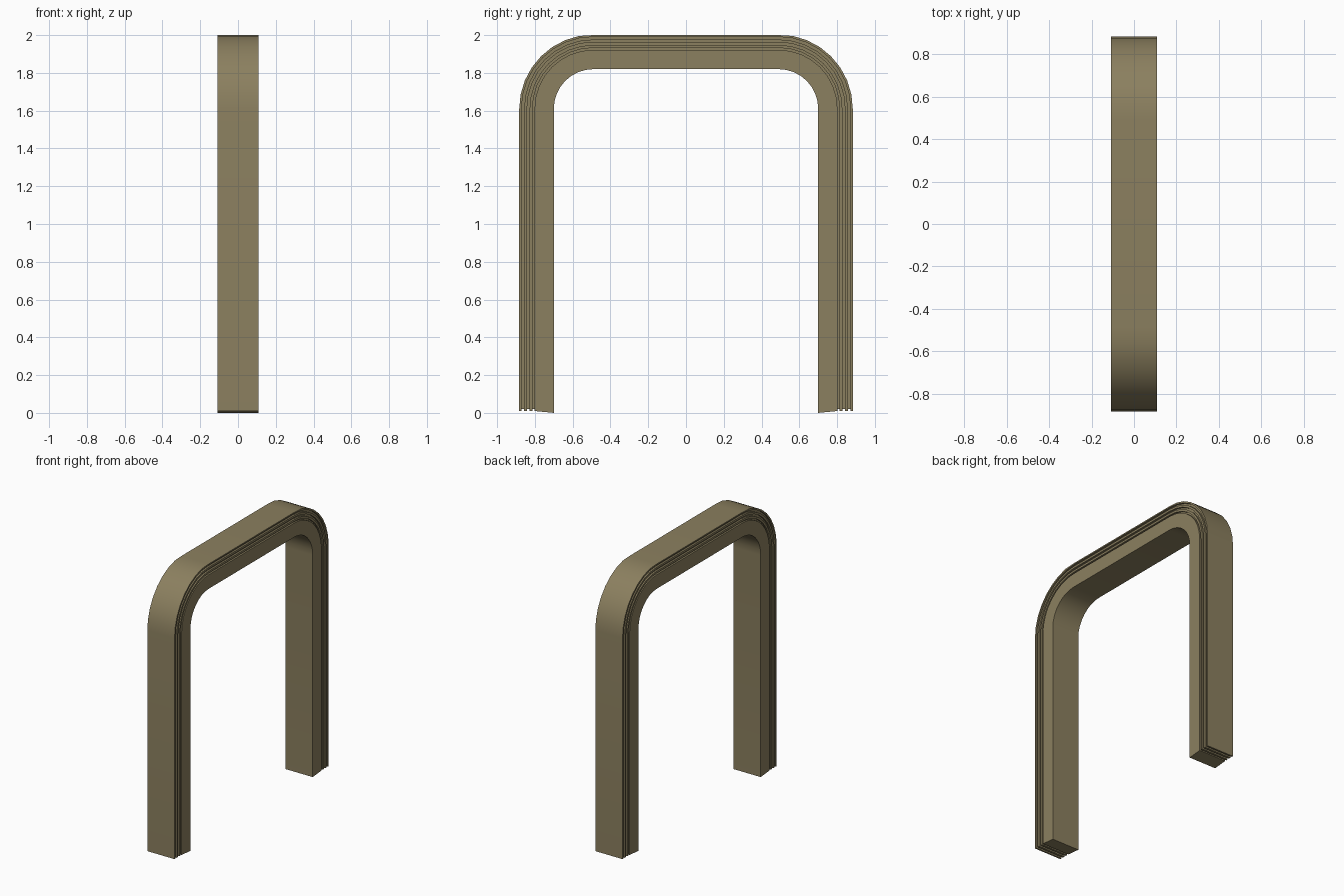
import bpy, bmesh, math

if "Cube" in bpy.data.objects:
    bpy.data.objects.remove(bpy.data.objects["Cube"])

mat = bpy.data.materials.new("olive tan")
mat.diffuse_color = (0.26, 0.215, 0.115, 1)
mat.use_nodes = True
mat.node_tree.nodes["Principled BSDF"].inputs["Base Color"].default_value = mat.diffuse_color

# Arch centreline corners: centre of bend (Y0, Z0), inner and outer radius
Y0, Z0 = 0.49, 1.61
R_IN, R_OUT = 0.21, 0.39
Y_OUT = 0.885 - Y0
HALF, DEPTH = 0.109, 0.013
GROOVES = [(0.312, 0.323), (0.338, 0.352), (0.367, 0.381)]

# Cross-section (radius from bend centre, x, lift of the foot end)
side = [(R_IN, HALF, 0.0)]
for a, b in GROOVES:
    side += [(a, HALF, 0.01), (a, HALF - DEPTH, 0.02),
             (b, HALF - DEPTH, 0.02), (b, HALF, 0.01)]
side.append((R_OUT + 0.003, HALF, 0.01))
profile = side + [(r, -x, l) for r, x, l in reversed(side)]

# Path stations: (bend centre y, angle, is foot)
N = 8
path = [(Y0, 0.0, True)]
path += [(Y0, math.pi / 2 * i / N, False) for i in range(N + 1)]
path += [(-Y0, math.pi / 2 + math.pi / 2 * i / N, False) for i in range(N + 1)]
path += [(-Y0, math.pi, True)]

bm = bmesh.new()
rings = []
for cy, a, foot in path:
    ring = []
    for r, x, lift in profile:
        z = lift if foot else min(2.0, Z0 + r * math.sin(a))
        ring.append(bm.verts.new((x, cy + r * math.cos(a), z)))
    rings.append(ring)

# Sweep the grooved profile along the arch
n = len(profile)
for r0, r1 in zip(rings, rings[1:]):
    for i in range(n):
        j = (i + 1) % n
        bm.faces.new((r0[i], r0[j], r1[j], r1[i]))

# Stepped foot ends: strips across the leg, matching the grooves
m = len(side)
for ring in (rings[0], rings[-1]):
    for i in range(m - 1):
        bm.faces.new((ring[i], ring[i + 1], ring[n - 2 - i], ring[n - 1 - i]))
bmesh.ops.recalc_face_normals(bm, faces=bm.faces)

me = bpy.data.meshes.new("arch_frame")
bm.to_mesh(me)
bm.free()
me.materials.append(mat)
arch = bpy.data.objects.new("arch_frame", me)
bpy.context.collection.objects.link(arch)
bpy.context.view_layer.objects.active = arch
arch.select_set(True)
bpy.ops.object.shade_smooth_by_angle(angle=math.radians(30))
